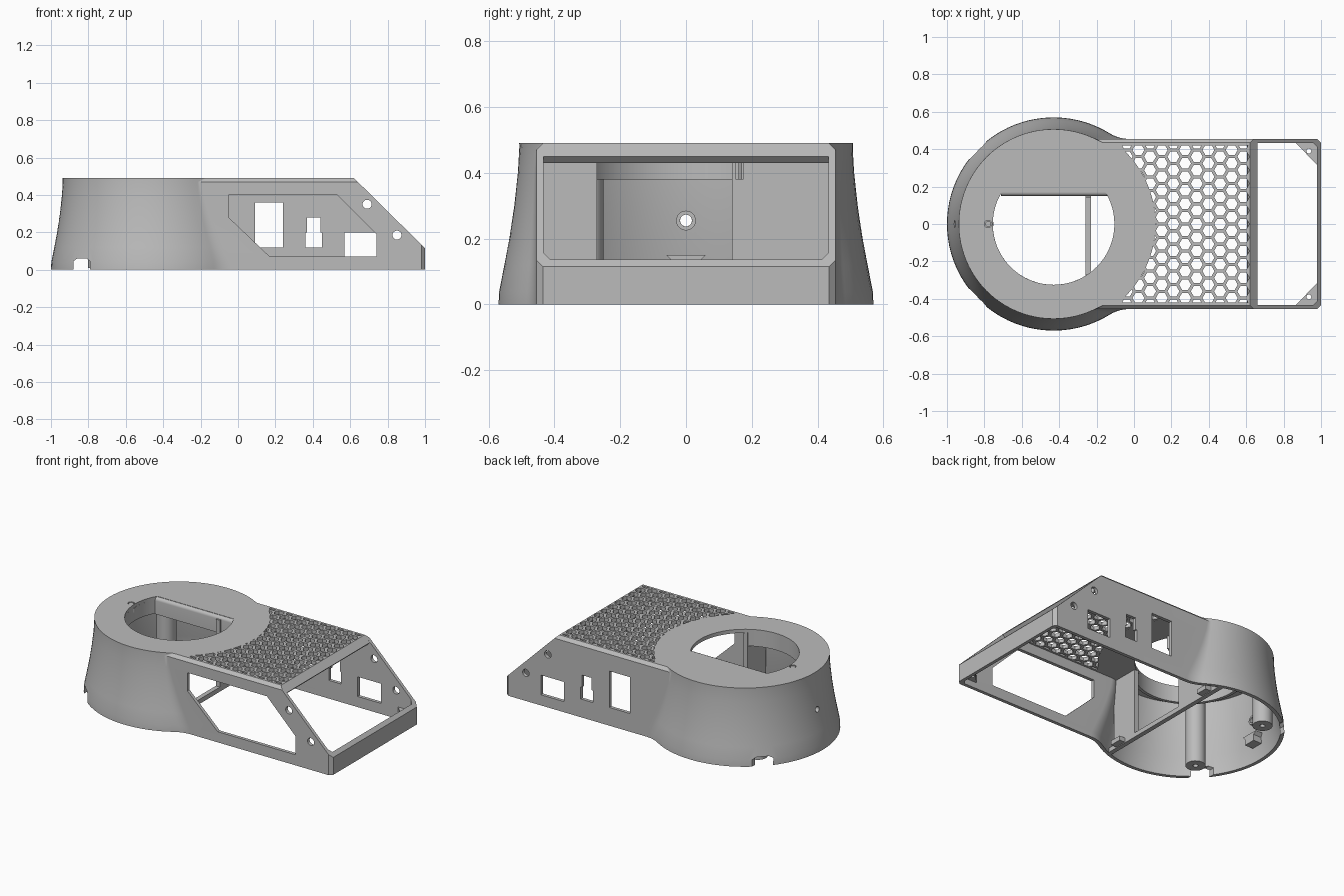
import bpy, bmesh, math

cube = bpy.data.objects.get("Cube")
if cube:
    bpy.data.objects.remove(cube, do_unlink=True)

grey = bpy.data.materials.new("plain grey")
grey.use_nodes = True
COLOUR = (0.5, 0.5, 0.5, 1)
grey.diffuse_color = COLOUR
grey.node_tree.nodes["Principled BSDF"].inputs["Base Color"].default_value = COLOUR

CX, H, WALL = -0.43, 0.49, 0.022


def finish(name, bm):
    bmesh.ops.recalc_face_normals(bm, faces=bm.faces)
    me = bpy.data.meshes.new(name)
    bm.to_mesh(me)
    bm.free()
    ob = bpy.data.objects.new(name, me)
    bpy.context.scene.collection.objects.link(ob)
    me.materials.append(grey)
    return ob


def loft(bm, rings):
    rows = [[bm.verts.new(p) for p in r] for r in rings]
    n = len(rows[0])
    for a, b in zip(rows, rows[1:]):
        for i in range(n):
            j = (i + 1) % n
            bm.faces.new((a[i], a[j], b[j], b[i]))
    bm.faces.new(rows[0][::-1])
    bm.faces.new(rows[-1])


def place(p, axis, t):
    return {'x': (t, *p), 'y': (p[0], t, p[1]), 'z': (*p, t)}[axis]


def prism(name, polys, axis, a, b):
    """Extrude one or more 2D outlines along an axis."""
    bm = bmesh.new()
    for pts in polys:
        loft(bm, [[place(p, axis, t) for p in pts] for t in (a, b)])
    return finish(name, bm)


def rect(x0, y0, x1, y1):
    return [(x0, y0), (x1, y0), (x1, y1), (x0, y1)]


def ngon(x, y, r, n=32):
    return [(x + r * math.cos(2 * math.pi * i / n), y + r * math.sin(2 * math.pi * i / n))
            for i in range(n)]


def boolean(ob, cutter, op='DIFFERENCE'):
    m = ob.modifiers.new("cut", 'BOOLEAN')
    m.object, m.operation, m.solver = cutter, op, 'EXACT'
    bpy.ops.object.select_all(action='DESELECT')
    bpy.context.view_layer.objects.active = ob
    ob.select_set(True)
    bpy.ops.object.modifier_apply(modifier=m.name)
    bpy.data.objects.remove(cutter, do_unlink=True)


# Flared tower blending into the rectangular housing
PROFILE = [(0, .57), (.04, .568), (.12, .552), (.2, .537), (.3, .522), (.4, .511),
           (.47, .507), (.49, .507)]


def outline(r, w, off, z):
    r, w, f, end = r - off, w - off, 0.2 - 0.3 * max(z, 0) + off, 1 - off
    fx = CX + math.sqrt((r + f) ** 2 - (w + f) ** 2)
    phi = math.atan2(w + f, fx - CX)
    half = [(end, w - .02), (end - .02, w)]
    for i in range(9):                      # concave blend
        a = -math.pi / 2 + (phi - math.pi / 2) * i / 8
        half.append((fx + f * math.cos(a), w + f + f * math.sin(a)))
    for i in range(1, 33):                  # round tower
        a = phi + (math.pi - phi) * i / 32
        half.append((CX + r * math.cos(a), r * math.sin(a)))
    return [(x, y, z) for x, y in half + [(x, -y) for x, y in half[-2::-1]]]


bm = bmesh.new()
loft(bm, [outline(r, .435 if z == H else .455, 0, z) for z, r in PROFILE])
body = finish("housing_shell", bm)

bm = bmesh.new()
loft(bm, [outline(r, .455, WALL, z) for z, r in
          [(-.1, .57)] + PROFILE[1:6] + [(.466, .507)]])
boolean(body, finish("cavity", bm))

# Sloped open end
boolean(body, prism("slope_cut", [[(.52, .5887), (1.1, .0163), (1.1, .5887)]], 'y', -1, 1))

# Top opening with one straight side
a0 = math.asin(.17 / .325)
arc = [(CX + .325 * math.cos(a), .325 * math.sin(a))
       for a in [math.pi - a0 + (math.pi + 2 * a0) * i / 64 for i in range(65)]]
boolean(body, prism("opening_cut", [arc], 'z', .3, .6))
boolean(body, prism("pin_cut", [ngon(-.78, 0, .02, 20)], 'z', .45, .6))

# Honeycomb grille, bounded by an arc around the tower
PITCH = .072
hexes = [ngon(.585 - c * PITCH * .866, (k + (c % 2) / 2) * PITCH, .032, 6)
         for c in range(-1, 12) for k in range(-7, 8)]
grille = prism("grille_cut", hexes, 'z', .44, .52)
lim = math.asin(.42 / .545)
region = [(CX + .545 * math.cos(lim * i / 16), .545 * math.sin(lim * i / 16))
          for i in range(-16, 17)] + [(.615, .42), (.615, -.42)]
boolean(grille, prism("grille_limit", [region], 'z', .4, .6), 'INTERSECT')
boolean(body, grille)

# Large front window, back port windows, screw holes and cable notches
boolean(body, prism("front_window", [[(-.05, .40), (.53, .40), (.74, .19), (.74, .07),
                                      (.17, .07), (-.05, .28)]], 'y', -.7, -.3))
step = [(.36, .12), (.45, .12), (.45, .2), (.44, .2), (.44, .28), (.37, .28), (.37, .2), (.36, .2)]
boolean(body, prism("ports", [rect(.09, .12, .24, .36), step, rect(.57, .07, .74, .2)],
                    'y', .3, .7))
boolean(body, prism("screw_holes", [ngon(.69, .35, .024), ngon(.85, .185, .024)], 'y', -.7, .7))
boolean(body, prism("notches", [[(-.88, -.1), (-.79, -.1), (-.79, .045), (-.81, .06),
                                 (-.86, .06), (-.88, .045)]], 'y', -.7, .7))
boolean(body, prism("rear_hole", [ngon(0, .255, .018, 20)], 'x', -1.2, -.8))

parts = [body]


def add(name, polys, axis, a, b):
    ob = prism(name, polys, axis, a, b)
    parts.append(ob)
    return ob


# Beam along the upper edge of the sloped opening
add("slope_beam", [[(.61, .48), (.625, .484), (.66, .45), (.64, .43), (.605, .465)]],
    'y', -.438, .438)

# Collar below the round opening, ending at the divider
collar = add("opening_collar", [ngon(CX, 0, .345, 64)], 'z', .38, .47)
boolean(collar, prism("collar_cut", [ngon(CX, 0, .325, 64)], 'z', .3, .6))
boolean(collar, prism("collar_side", [rect(-1, .17, 0, .6), rect(-.25, -.6, 0, .16)],
                      'z', .3, .6))

# Rounded lip on the straight side of the opening
lip = [(.17 - .02 * math.sin(a), .468 + .02 * math.cos(a))
       for a in [math.pi / 2 * i / 6 for i in range(7)]]
add("opening_lip", [lip + [(.15, .38), (.175, .38), (.175, .488)]], 'x', -.71, -.14)

# Divider between tower and housing
add("divider", [rect(-.46, .02, -.27, .47), rect(.14, .02, .46, .47)], 'x', -.26, -.23)
add("divider_bar", [rect(-.52, 0, .52, .03)], 'x', -.26, -.23)
add("divider_tabs", [rect(-.255, y - .04, -.19, y + .04) for y in (-.4, .4)], 'z', .005, .035)

# Pin, rear hole ring, clip and screw posts inside the tower
add("pin_seat", [ngon(-.78, 0, .03, 20)], 'z', .44, .468)
add("pin", [ngon(-.78, 0, .015, 20)], 'z', .44, .487)
ring = add("rear_ring", [ngon(0, .255, .03, 24)], 'x', -.945, -.92)
boolean(ring, prism("ring_cut", [ngon(0, .255, .018, 24)], 'x', -1.2, -.8))
add("rear_clip", [[(-.04, .09), (.04, .09), (.04, .13), (.06, .15), (-.06, .15), (-.04, .13)]],
    'x', -.96, -.9)
for side, s in (("left", 1), ("right", -1)):
    post = add("screw_post_" + side, [ngon(-.741, .311 * s, .06, 32)], 'z', .01, .47)
    boolean(post, prism("post_hole", [ngon(-.741, .311 * s, .016, 16)], 'z', -.1, .15))

# Corner braces with screw holes behind the low end lip
for side, s in (("left", 1), ("right", -1)):
    brace = add("corner_brace_" + side, [[(.86, .438 * s), (.97, .438 * s), (.985, .42 * s),
                                          (.985, .31 * s)]], 'z', .04, .08)
    boolean(brace, prism("brace_hole", [ngon(.935, .39 * s, .013, 16)], 'z', 0, .2))

# Smooth curved walls while keeping crisp edges
bpy.ops.object.select_all(action='DESELECT')
for ob in parts:
    ob.select_set(True)
bpy.context.view_layer.objects.active = body
bpy.ops.object.shade_smooth_by_angle(angle=math.radians(25))
